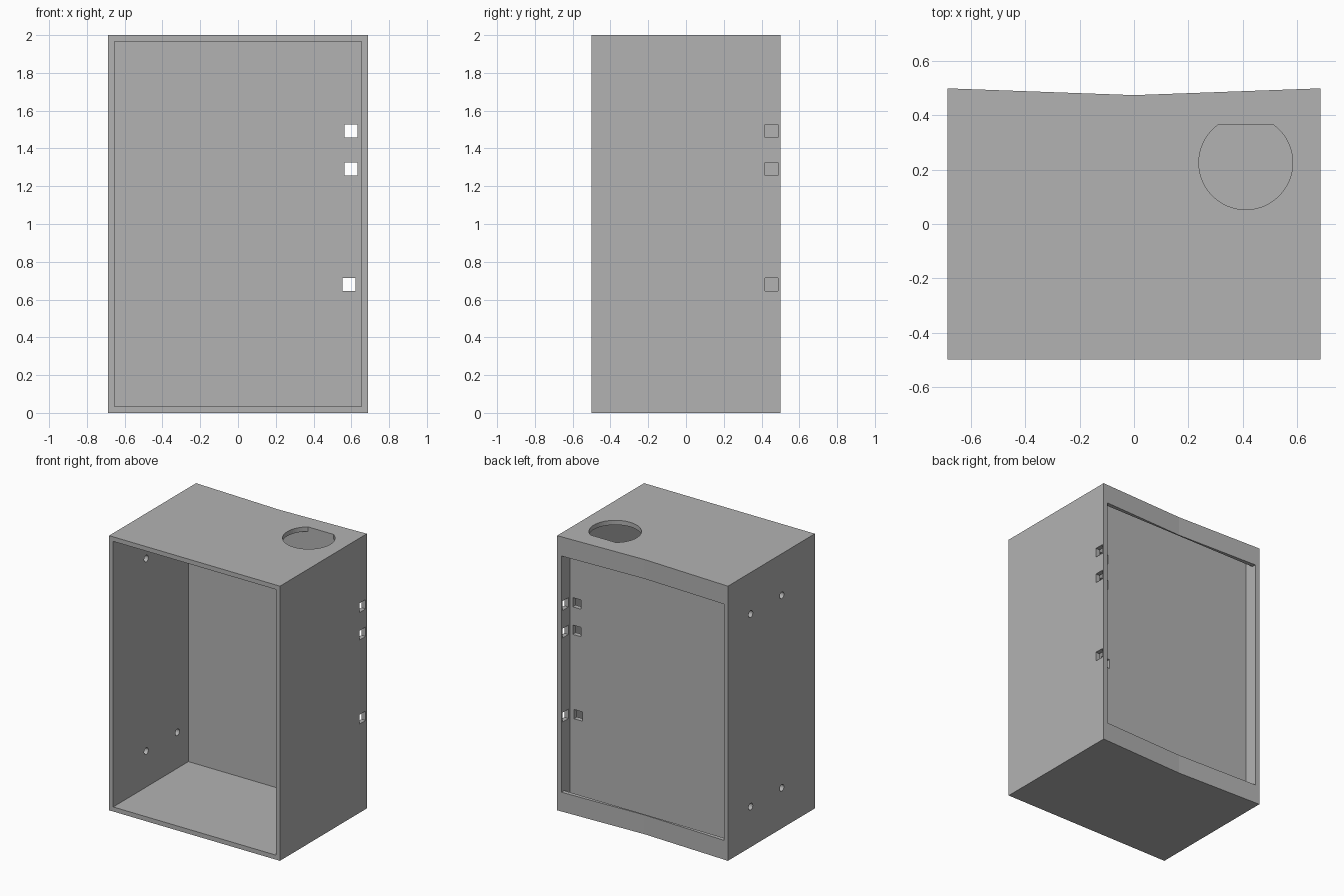
import bpy, bmesh, math

if "Cube" in bpy.data.objects:
    bpy.data.objects.remove(bpy.data.objects["Cube"], do_unlink=True)

grey = bpy.data.materials.new("plain grey")
grey.use_nodes = True
grey.diffuse_color = (0.45, 0.45, 0.45, 1)
grey.node_tree.nodes["Principled BSDF"].inputs["Base Color"].default_value = (0.45, 0.45, 0.45, 1)

W, D, H, T = 0.688, 0.5, 2.0, 0.033      # half width, half depth, height, wall
IN = W - T                               # inner half width
PANEL_FRONT, PANEL_BACK, LIP = 0.365, 0.4, 0.467


def prism(name, outline, z0, z1):
    """Upright prism over a plan outline."""
    bm = bmesh.new()
    base = bm.faces.new([bm.verts.new((x, y, z0)) for x, y in outline])
    top = bmesh.ops.extrude_face_region(bm, geom=[base])["geom"]
    bmesh.ops.translate(bm, vec=(0, 0, z1 - z0),
                        verts=[v for v in top if isinstance(v, bmesh.types.BMVert)])
    bmesh.ops.recalc_face_normals(bm, faces=bm.faces)
    mesh = bpy.data.meshes.new(name)
    bm.to_mesh(mesh)
    bm.free()
    obj = bpy.data.objects.new(name, mesh)
    bpy.context.collection.objects.link(obj)
    mesh.materials.append(grey)
    return obj


def box(name, x0, x1, y0, y1, z0, z1):
    return prism(name, [(x0, y0), (x1, y0), (x1, y1), (x0, y1)], z0, z1)


# Outer shell with a shallow V across the back
cabinet = prism("cabinet", [(-W, -D), (W, -D), (W, D), (0, D - 0.025), (-W, D)], 0, H)

# Front compartment, rear cavity and rear window
cutters = [
    box("front_cutter", -IN, IN, -0.7, PANEL_FRONT, T, H - T),
    box("cavity_cutter", -IN, IN, PANEL_BACK, LIP, T, H - T),
    box("window_cutter", -IN, IN, 0.43, 0.6, 0.14, H - 0.14),
]

# Square cable openings in the rear panel and the side wall
S = 0.034
for z, x in ((1.492, 0.598), (1.292, 0.598), (0.68, 0.587)):
    cutters.append(box("panel_hole", x - S, x + S, 0.34, 0.43, z - S, z + S))
    cutters.append(box("side_hole", 0.62, 0.75, 0.452 - S, 0.452 + S, z - S, z + S))

# Round outlet in the top, flattened where it meets the panel
cx, cy, r = 0.412, 0.226, 0.173
start = math.asin((PANEL_FRONT - cy) / r)
sweep = math.pi + 2 * start
arc = [math.pi - start + sweep * i / 48 for i in range(49)]
cutters.append(prism("outlet_cutter",
                     [(cx + r * math.cos(a), cy + r * math.sin(a)) for a in arc],
                     H - 0.06, H + 0.1))

# Four round fixing holes in the other side wall
for y in (-0.12, 0.238):
    for z in (0.295, 1.697):
        pin = prism("fixing_hole", [(0.024 * math.cos(math.tau * i / 24),
                                     0.024 * math.sin(math.tau * i / 24)) for i in range(24)],
                    -0.06, 0.06)
        pin.rotation_euler.y = math.pi / 2
        pin.location = (-W + T / 2, y, z)
        cutters.append(pin)

for c in cutters:
    c.hide_render = True
    mod = cabinet.modifiers.new(c.name, "BOOLEAN")
    mod.operation, mod.solver, mod.object = "DIFFERENCE", "EXACT", c

# Bake the cuts and drop the cutters
bpy.context.view_layer.update()
graph = bpy.context.evaluated_depsgraph_get()
result = bpy.data.meshes.new_from_object(cabinet.evaluated_get(graph))
cabinet.modifiers.clear()
cabinet.data = result
for c in cutters:
    bpy.data.objects.remove(c, do_unlink=True)
